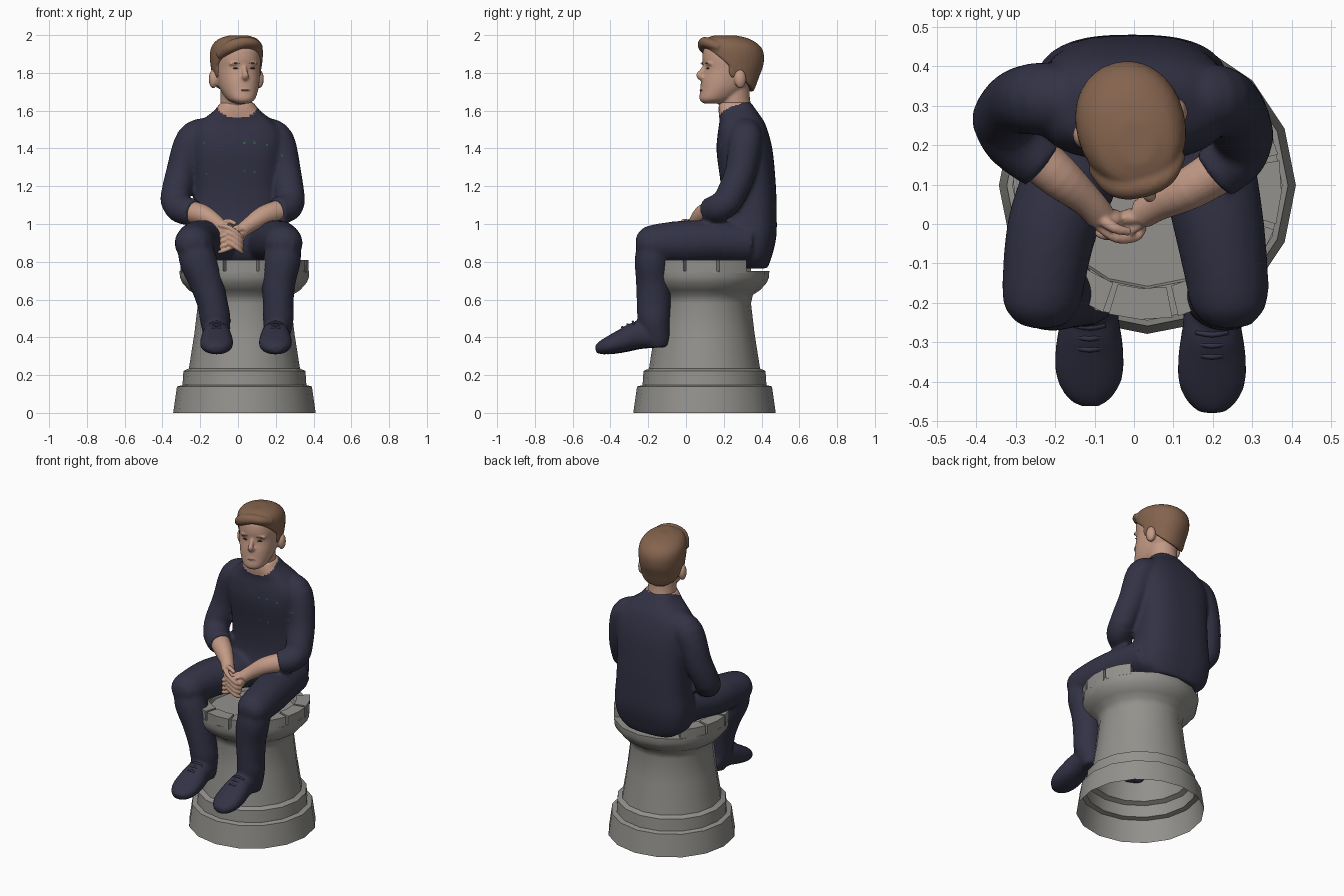
import bpy, bmesh, math
from mathutils import Vector, Matrix

if "Cube" in bpy.data.objects:
    bpy.data.objects.remove(bpy.data.objects["Cube"])


def material(name, rgb):
    m = bpy.data.materials.new(name)
    m.diffuse_color = (*rgb, 1)
    m.use_nodes = True
    m.node_tree.nodes["Principled BSDF"].inputs["Base Color"].default_value = m.diffuse_color
    return m


NAVY = material("navy cloth", (0.032, 0.032, 0.060))
SKIN = material("skin", (0.54, 0.32, 0.235))
HAIR = material("brown hair", (0.23, 0.125, 0.075))
STONE = material("grey stone", (0.29, 0.285, 0.265))
DARK = material("dark brown", (0.05, 0.035, 0.03))
LIP = material("lip", (0.42, 0.20, 0.15))
GREEN = material("green fleck", (0.03, 0.14, 0.06))


def finish(name, bm, mats, voxel=0, smooth=0, angle=None):
    """Turn a bmesh into an object; optionally fuse its parts by voxel remesh."""
    bmesh.ops.recalc_face_normals(bm, faces=bm.faces)
    me = bpy.data.meshes.new(name)
    bm.to_mesh(me)
    bm.free()
    ob = bpy.data.objects.new(name, me)
    bpy.context.collection.objects.link(ob)
    for m in mats:
        me.materials.append(m)
    bpy.ops.object.select_all(action='DESELECT')
    bpy.context.view_layer.objects.active = ob
    ob.select_set(True)
    if voxel:
        r = ob.modifiers.new("fuse", 'REMESH')
        r.mode, r.voxel_size = 'VOXEL', voxel
        s = ob.modifiers.new("soften", 'SMOOTH')
        s.factor, s.iterations = 0.5, smooth
        for m in ("fuse", "soften"):
            bpy.ops.object.modifier_apply(modifier=m)
    if angle:
        bpy.ops.object.shade_smooth_by_angle(angle=math.radians(angle))
    else:
        bpy.ops.object.shade_smooth()
    return ob


def skin(bm, rings):
    """Bridge consecutive closed rings with quads."""
    for a, b in zip(rings, rings[1:]):
        for k in range(len(a)):
            j = (k + 1) % len(a)
            bm.faces.new((a[k], a[j], b[j], b[k]))


def loft(bm, pts, ref=(0, 1, 0), flat=False, n=24, p=2.0, steps=4):
    """Closed smooth tube through rings (x, y, z, half width, half depth)."""
    P = [pts[0]] + list(pts) + [pts[-1]]
    path = []
    for i in range(1, len(P) - 2):
        for s in range(steps):
            t = s / steps
            path.append([0.5 * (2 * b + (c - a) * t + (2 * a - 5 * b + 4 * c - d) * t * t
                                + (3 * b - a - 3 * c + d) * t ** 3)
                         for a, b, c, d in zip(P[i - 1], P[i], P[i + 1], P[i + 2])])
    path.append(list(pts[-1]))
    rings = []
    for i, q in enumerate(path):
        t = Vector((0, 0, 1))
        if not flat:
            t = Vector(path[min(i + 1, len(path) - 1)][:3]) - Vector(path[max(i - 1, 0)][:3])
            t.normalize()
        side = Vector(ref).cross(t).normalized()
        up = t.cross(side)
        ring = []
        for k in range(n):
            c, s = math.cos(k * math.tau / n), math.sin(k * math.tau / n)
            u = math.copysign(abs(c) ** (2 / p), c) * max(q[3], 0.002)
            v = math.copysign(abs(s) ** (2 / p), s) * max(q[4], 0.002)
            ring.append(bm.verts.new(Vector(q[:3]) + side * u + up * v))
        rings.append(ring)
    skin(bm, rings)
    bm.faces.new(rings[0])
    bm.faces.new(rings[-1])


def stack(bm, rows, x=0, **kw):
    """Horizontal rings given as (z, front y, back y, half width)."""
    loft(bm, [(x, (f + b) / 2, z, w, (b - f) / 2) for z, f, b, w in rows], flat=True, **kw)


def limb(bm, pts, **kw):
    loft(bm, [(x, y, z, r, r) for x, y, z, r in pts], **kw)


def ball(bm, c, s):
    bmesh.ops.create_uvsphere(bm, u_segments=16, v_segments=10, radius=1,
                              matrix=Matrix.Translation(c) @ Matrix.Diagonal((*s, 1)))


# ---- castle-tower pedestal, open underneath
CX, CY = 0.034, 0.098
bm = bmesh.new()
prof = [(.377, 0), (.357, .14), (.328, .147), (.323, .222), (.294, .235), (.265, .42), (.246, .58),
        (.256, .625), (.295, .65), (.33, .69), (.342, .72), (.343, .752), (.262, .752), (.256, .73)]
rings = [[bm.verts.new((CX + r * math.cos(k * math.tau / 16), CY + r * math.sin(k * math.tau / 16), z))
          for k in range(16)] for r, z in prof]
skin(bm, rings)
bm.faces.new(rings[-1])
finish("pedestal", bm, [STONE], angle=50)

# ---- battlement blocks (none under the seat)
bm = bmesh.new()
for m in range(12):
    a0 = math.radians(12 + 30 * m + 1.3)
    if math.sin(a0 + math.radians(13.7)) > 0.62:
        continue
    secs = []
    for k in range(3):
        a = a0 + math.radians(13.7 * k)
        secs.append([bm.verts.new((CX + r * math.cos(a), CY + r * math.sin(a), z))
                     for r, z in ((.262, .74), (.339, .74), (.341, .81), (.262, .81))])
    skin(bm, secs)
    bm.faces.new(secs[0])
    bm.faces.new(secs[-1])
finish("battlements", bm, [STONE], angle=30)

# ---- clothing: torso, sleeves, trousers and shoes fused together
bm = bmesh.new()
stack(bm, [(.765, .28, .43, .16), (.82, .2, .452, .23), (.93, .17, .478, .25), (1.06, .19, .48, .235),
           (1.2, .185, .476, .23), (1.38, .162, .46, .245), (1.48, .168, .437, .24), (1.545, .177, .412, .19),
           (1.60, .172, .374, .122), (1.645, .175, .343, .087)], x=-0.005, n=36, p=2.7)
sleeves = [[(-.16, .315, 1.482, .083), (-.24, .318, 1.44, .092), (-.3, .308, 1.27, .082), (-.335, .265, 1.13, .077),
            (-.305, .213, 1.082, .077), (-.233, .155, 1.06, .072)],
           [(.145, .315, 1.482, .083), (.21, .315, 1.44, .089), (.253, .287, 1.27, .082), (.278, .223, 1.12, .077),
            (.26, .175, 1.086, .076), (.203, .125, 1.07, .07)]]
for s in sleeves:
    limb(bm, s[:4] + [(s[3][0], s[3][1] - .01, s[3][2] - .04, .06)], ref=(0, 1, 0))
    limb(bm, s[3:], ref=(0, 0, 1))
thigh = [(.32, .90, .13, .115), (.15, .908, .122, .112), (0, .905, .115, .114), (-.13, .90, .106, .104),
         (-.2, .895, .097, .091), (-.257, .888, .057, .052)]
shin = [(-.165, .93, .085, .08), (-.178, .82, .099, .093), (-.173, .7, .091, .092), (-.171, .58, .081, .09),
        (-.17, .49, .081, .085), (-.152, .4, .066, .068), (-.145, .35, .052, .052)]
foot = [(-.10, .385, .05, .045), (-.17, .41, .068, .067), (-.26, .41, .075, .072), (-.33, .385, .086, .062),
        (-.40, .36, .086, .049), (-.45, .344, .064, .036), (-.479, .337, .032, .02)]
legs = [((-.11, -.15, -.205, -.228, -.233, -.235), (-.235, -.215, -.17, -.135, -.12, -.115, -.113), -.113, .018),
        ((.14, .185, .215, .235, .24, .24), (.24, .235, .215, .213, .213, .206, .2), .198, 0)]
for tx, sx, fx, dy in legs:
    loft(bm, [(x, *r) for x, r in zip(tx, thigh)], ref=(0, 0, 1))
    loft(bm, [(x, *r) for x, r in zip(sx, shin)])
    loft(bm, [(fx, y + dy, z, w, h) for y, z, w, h in foot], ref=(0, 0, 1), p=2.2)
    ball(bm, (sx[0], -.185, .9), (.1, .083, .092))
clothes = finish("clothes", bm, [NAVY, SKIN, GREEN], voxel=0.011, smooth=6)
for f in clothes.data.polygons:  # neckline opening
    c = f.center
    if c.z > 1.56 + 0.5 * (c.y - .17) + 2.5 * c.x ** 2 and abs(c.x) < .13:
        f.material_index = 1
front = [f for f in clothes.data.polygons if f.normal.y < -.1 and 1.2 < f.center.z < 1.5]
for x, z in ((-.18, 1.43), (.03, 1.43), (.09, 1.43), (.15, 1.42), (.03, 1.28), (.09, 1.28), (.23, 1.36),
             (-.17, 1.26)):  # tiny flecks on the jumper
    min(front, key=lambda f: (f.center.x - x) ** 2 + (f.center.z - z) ** 2).material_index = 2

# ---- shoe laces
bm = bmesh.new()
for tx, sx, fx, dy in legs:
    for i in range(3):
        y, z = -.275 - .028 * i + dy, .482 - .0145 * i
        limb(bm, [(fx - .04, y, z - .014, .006), (fx, y - .006, z, .007), (fx + .04, y, z - .014, .006)],
             ref=(0, 0, 1), n=8)
finish("shoe_laces", bm, [NAVY])

# ---- forearms and clasped hands
bm = bmesh.new()
limb(bm, [(-.27, .19, 1.065, .061), (-.19, .12, 1.05, .055), (-.12, .06, 1.012, .041), (-.085, .02, .98, .038)],
     ref=(0, 0, 1))
limb(bm, [(.24, .15, 1.075, .06), (.14, .09, 1.045, .054), (.06, .05, .995, .042), (.02, .025, .965, .038)],
     ref=(0, 0, 1))
ball(bm, (-.065, .01, .955), (.046, .03, .055))
ball(bm, (.0, .015, .945), (.042, .026, .052))
for i in range(4):
    z = -.027 * i
    limb(bm, [(-.09 + .008 * i, -.005, .99 + z, .012), (-.045, -.036, .98 + z, .0125),
              (.005, -.034, .945 + z, .011), (.025, -.008, .93 + z, .01)], ref=(0, 0, 1), n=10)
    limb(bm, [(.025, .005, .975 + z, .0125), (-.02, -.022, .962 + z, .0125),
              (-.075, -.03, .94 + z, .011), (-.105, -.01, .93 + z, .009)], ref=(0, 0, 1), n=10)
limb(bm, [(-.09, .02, 1.0, .018), (-.05, -.01, 1.015, .014), (-.01, -.02, 1.0, .011)], ref=(0, 0, 1), n=10)
finish("arms_and_hands", bm, [SKIN], voxel=0.005, smooth=2)

# ---- head group, modelled facing front then turned aside
TURN = (Matrix.Translation((-.008, .25, 0)) @ Matrix.Rotation(math.radians(15), 4, 'Z')
        @ Matrix.Translation((0, -.25, 0)))
bm = bmesh.new()
stack(bm, [(1.638, .09, .17, .035), (1.66, .068, .24, .07), (1.71, .073, .31, .097), (1.76, .078, .36, .11),
           (1.82, .09, .385, .118), (1.88, .085, .39, .12), (1.94, .1, .36, .108), (1.972, .16, .3, .06)],
      n=32, p=2.2)
limb(bm, [(0, .275, 1.54, .08), (0, .265, 1.6, .084), (0, .255, 1.66, .084), (0, .25, 1.74, .085)])
limb(bm, [(0, .1, 1.845, .009), (0, .078, 1.81, .012), (0, .064, 1.787, .017), (0, .085, 1.77, .016)])
for s in (-1, 1):
    ball(bm, (s * .126, .255, 1.768), (.024, .032, .05))
    ball(bm, (s * .045, .107, 1.848), (.035, .018, .01))
    ball(bm, (s * .014, .078, 1.778), (.009, .01, .008))
ball(bm, (0, .082, 1.708), (.035, .012, .016))
bm.transform(TURN)
finish("head", bm, [SKIN], voxel=0.007, smooth=3)

# hair cap cut along a line from forehead to nape, with a swept fringe
bm = bmesh.new()
stack(bm, [(1.68, .2, .345, .085), (1.72, .16, .365, .113), (1.78, .12, .388, .125), (1.84, .1, .41, .134),
           (1.9, .09, .413, .138), (1.945, .088, .39, .13), (1.98, .1, .335, .1), (1.999, .15, .26, .045)],
      n=32, p=2.1)
bmesh.ops.bisect_plane(bm, geom=bm.verts[:] + bm.edges[:] + bm.faces[:], plane_co=(0, .08, 1.945),
                       plane_no=(0, .245, .27), clear_inner=True)
bmesh.ops.holes_fill(bm, edges=[e for e in bm.edges if e.is_boundary])
limb(bm, [(.10, .15, 1.935, .02), (.055, .105, 1.957, .026), (-.01, .094, 1.96, .03), (-.075, .115, 1.935, .033),
          (-.115, .175, 1.89, .022)], ref=(0, 0, 1), n=16)
for s in (-1, 1):  # sideburns
    ball(bm, (s * .113, .22, 1.825), (.013, .028, .055))
bm.transform(TURN)
finish("hair", bm, [HAIR], voxel=0.007, smooth=4)

# facial details
for name, mat, z, y, x, size in (("eyes", DARK, 1.824, .098, .045, (.015, .006, .004)),
                                 ("eyebrows", HAIR, 1.851, .093, .046, (.022, .007, .003)),
                                 ("mouth", LIP, 1.708, .0735, 0, (.026, .006, .004))):
    bm = bmesh.new()
    for s in ((-1, 1) if x else (1,)):
        ball(bm, (s * x, y, z), size)
    bm.transform(TURN)
    finish(name, bm, [mat])
